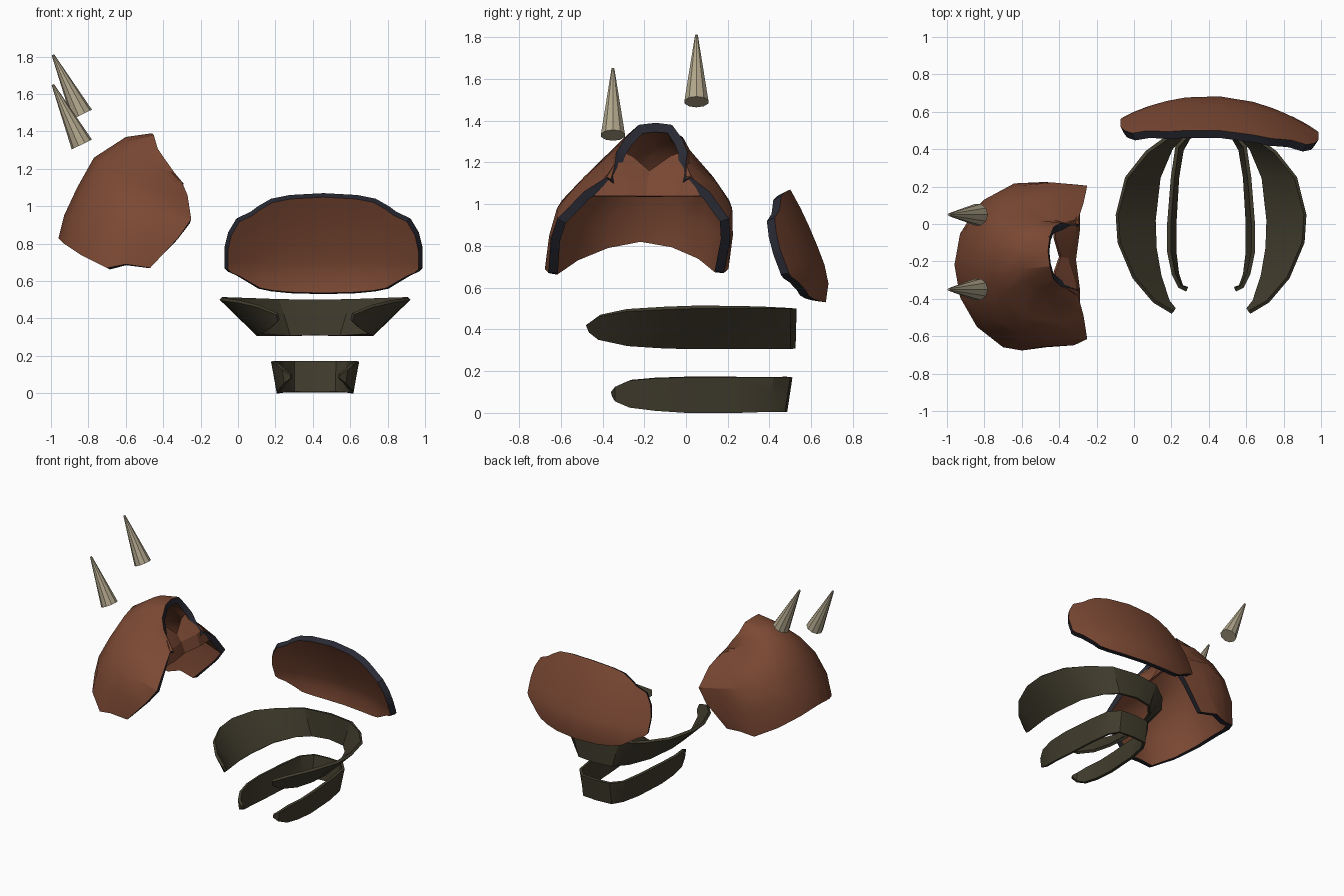
import bpy, bmesh, math
from mathutils import Vector

if "Cube" in bpy.data.objects:
    bpy.data.objects.remove(bpy.data.objects["Cube"])


def material(name, rgb):
    m = bpy.data.materials.new(name)
    m.diffuse_color = (*rgb, 1)
    m.use_nodes = True
    m.node_tree.nodes["Principled BSDF"].inputs["Base Color"].default_value = m.diffuse_color
    return m


BROWN = material("rust_brown", (0.20, 0.066, 0.034))
DARK = material("dark_trim", (0.022, 0.023, 0.034))
OLIVE = material("dark_olive", (0.052, 0.045, 0.026))
BONE = material("bone", (0.44, 0.38, 0.26))


def shade(ob, angle):
    bpy.ops.object.select_all(action='DESELECT')
    bpy.context.view_layer.objects.active = ob
    ob.select_set(True)
    bpy.ops.object.shade_smooth_by_angle(angle=math.radians(angle))


def sheet(name, rows, inside, thick, skin, rim, angle=28):
    """Grid of points made into a shell, thickened toward the inside point."""
    bm = bmesh.new()
    grid = [[bm.verts.new(p) for p in r] for r in rows]
    for a, b in zip(grid, grid[1:]):
        for i in range(len(a) - 1):
            bm.faces.new((a[i], a[i + 1], b[i + 1], b[i]))
    bm.normal_update()
    c = Vector(inside)
    if sum(f.normal.dot(f.calc_center_median() - c) for f in bm.faces) < 0:
        bmesh.ops.reverse_faces(bm, faces=bm.faces[:])
    me = bpy.data.meshes.new(name)
    bm.to_mesh(me)
    bm.free()
    ob = bpy.data.objects.new(name, me)
    bpy.context.collection.objects.link(ob)
    me.materials.append(skin)
    me.materials.append(rim)
    mod = ob.modifiers.new("thickness", 'SOLIDIFY')
    mod.thickness, mod.offset, mod.material_offset_rim = thick, -1, 1
    bpy.context.view_layer.objects.active = ob
    bpy.ops.object.modifier_apply(modifier=mod.name)
    shade(ob, angle)
    return ob


def both_sides(half):
    """Mirror a half row (first point on the middle line) by its second value."""
    return [(x, -v, z) for x, v, z in reversed(half[1:])] + list(half)


def lean(row):
    """Sideways lean of the shoulder shell."""
    return [(x, v - 0.235 + 0.13 * (z - 0.7), z) for x, v, z in row]


# Shoulder shell: half rows from the bottom edge to the neck edge
shell_rows = [
    [(-.96, 0, .83), (-.93, .17, .80), (-.84, .32, .74), (-.70, .42, .67), (-.60, .44, .69), (-.47, .42, .67)],
    [(-.93, 0, .95), (-.90, .18, .93), (-.80, .34, .90), (-.64, .43, .87), (-.48, .44, .85), (-.32, .43, .83)],
    [(-.86, 0, 1.10), (-.83, .17, 1.08), (-.74, .31, 1.06), (-.60, .40, 1.02), (-.43, .42, .98), (-.25, .41, .93)],
    [(-.77, 0, 1.26), (-.75, .13, 1.24), (-.70, .21, 1.21), (-.58, .31, 1.13), (-.42, .34, 1.09), (-.27, .30, 1.06)],
    [(-.60, 0, 1.37), (-.60, .09, 1.35), (-.57, .14, 1.32), (-.50, .18, 1.26), (-.42, .19, 1.20), (-.30, .20, 1.13)],
    [(-.46, 0, 1.39), (-.45, .08, 1.38), (-.43, .14, 1.31), (-.39, .17, 1.25), (-.34, .17, 1.18), (-.29, .18, 1.12)],
]
sheet("shoulder_shell", [lean(both_sides(r)) for r in shell_rows],
      (-.5, -.2, .9), .045, BROWN, DARK)

# Ledge bridging the neck opening
ledge_rows = [
    [(-.31, 0, 1.04), (-.29, .15, 1.04), (-.29, .30, 1.04)],
    [(-.35, 0, 1.11), (-.31, .13, 1.13), (-.31, .20, 1.14)],
    [(-.39, 0, 1.16), (-.42, .09, 1.23), (-.42, .14, 1.25)],
]
sheet("neck_ledge", [lean(both_sides(r)) for r in ledge_rows],
      (-.6, -.2, .9), .015, BROWN, BROWN, 15)

# Spikes: tapered eight-sided cones
for label, y, z in (("front", -.35, 1.33), ("back", .05, 1.49)):
    base, tip = Vector((-.835, y, z)), Vector((-.99, y, z + .32))
    axis = tip - base
    bpy.ops.mesh.primitive_cone_add(vertices=10, radius1=.06, radius2=.007, depth=axis.length,
                                    location=(base + tip) / 2,
                                    rotation=axis.to_track_quat('Z', 'Y').to_euler())
    spike = bpy.context.object
    spike.name = label + "_spike"
    spike.data.materials.append(BONE)

# Curved plate: columns of (half width, bottom, top), bulging backward
columns = [(0, .53, 1.07), (.18, .535, 1.06), (.28, .545, 1.04), (.35, .56, 1.0),
           (.39, .585, .97), (.465, .63, .935), (.51, .65, .86), (.53, .67, .78)]
bulge = [(.53, .67), (.60, .685), (.68, .675), (.85, .61), (1.0, .54), (1.07, .50)]


def bulge_at(z):
    for (z0, y0), (z1, y1) in zip(bulge, bulge[1:]):
        if z <= z1:
            return y0 + (y1 - y0) * (z - z0) / (z1 - z0)
    return bulge[-1][1]


def plate_column(u, lo, hi):
    pts = []
    for i in range(7):
        z = lo + (hi - lo) * i / 6
        y = bulge_at(z) - .15 * (u / .53) ** 2 - .035 * u / .53
        pts.append((.457 + u, y, z))
    return pts


all_columns = [(-u, lo, hi) for u, lo, hi in reversed(columns[1:])] + columns
sheet("curved_plate", [plate_column(*c) for c in all_columns],
      (.45, 0, .4), .045, BROWN, DARK)


# Open bands: half path of (top u, top y, top z, bottom u, bottom y, bottom z)
def band(name, path, thick):
    full = [(-a, b, c, -d, e, f) for a, b, c, d, e, f in reversed(path[1:])] + path
    rows = []
    for a, b, c, d, e, f in full:
        top, low = Vector((.412 + a, b, c)), Vector((.412 + d, e, f))
        rows.append([low.lerp(top, t) for t in (0, .5, 1)])
    sheet(name, rows, (.41, 0, (path[0][2] + path[0][5]) / 2), thick, OLIVE, OLIVE)


band("upper_band", [
    (0, .53, .50, 0, .525, .31), (.20, .50, .50, .14, .50, .305), (.35, .39, .50, .22, .41, .305),
    (.46, .25, .50, .285, .25, .305), (.51, .05, .50, .31, .02, .305),
    (.50, -.10, .495, .305, -.13, .31), (.42, -.29, .485, .28, -.28, .32),
    (.31, -.42, .46, .235, -.42, .35), (.21, -.48, .42, .20, -.465, .385)], .02)
band("lower_band", [
    (0, .51, .17, 0, .485, .005), (.12, .50, .17, .12, .475, .005), (.19, .42, .17, .165, .40, .005),
    (.215, .25, .17, .19, .25, .0), (.235, 0, .17, .205, 0, .0),
    (.235, -.15, .165, .205, -.15, .01), (.21, -.27, .155, .19, -.27, .025),
    (.175, -.34, .125, .165, -.34, .055), (.135, -.36, .10, .13, -.355, .08)], .02)
